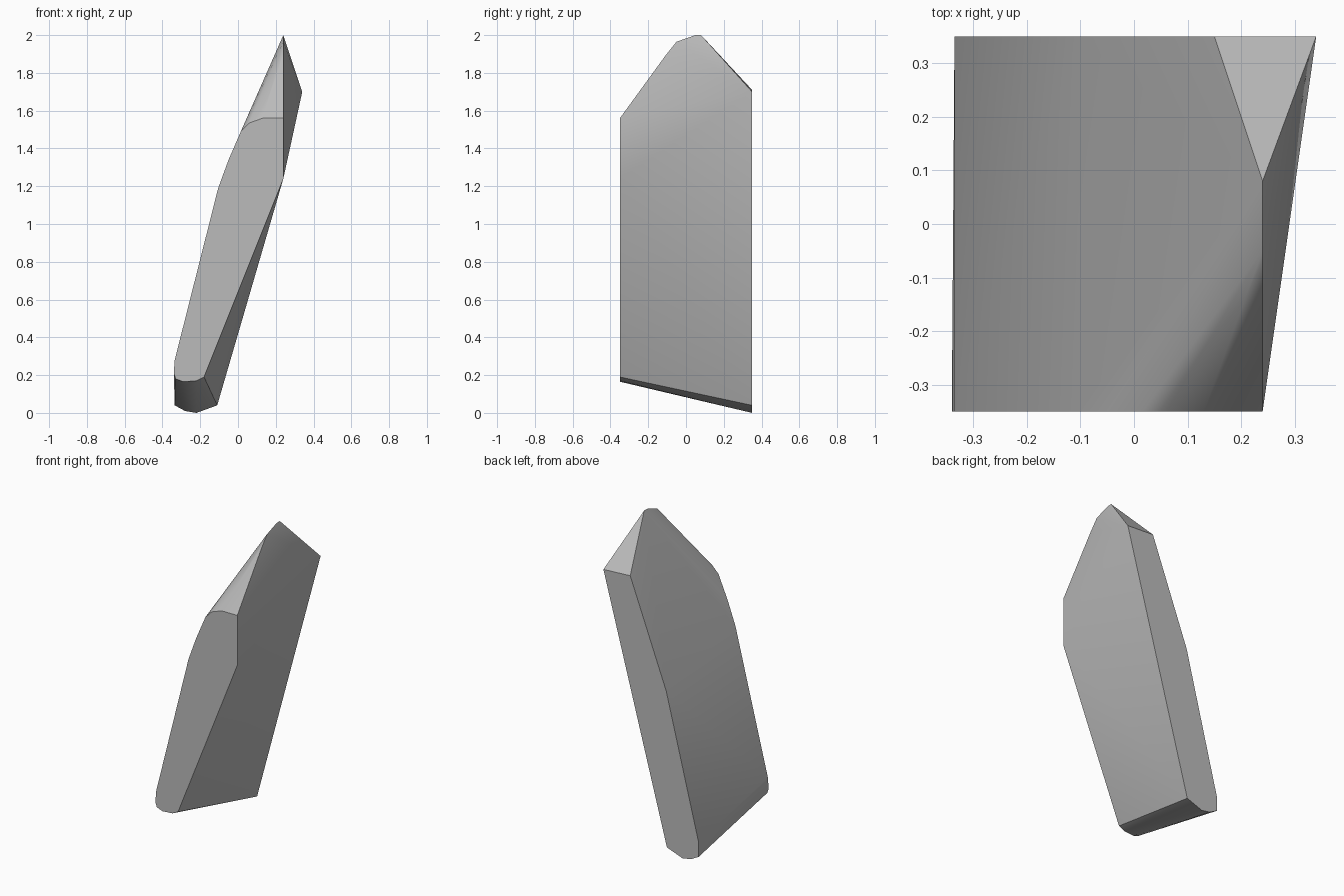
import bpy, bmesh, math

cube = bpy.data.objects.get("Cube")
if cube:
    bpy.data.objects.remove(cube, do_unlink=True)

# Stone colour
stone = bpy.data.materials.new("stone grey")
stone.use_nodes = True
grey = (0.5, 0.5, 0.5, 1)
stone.diffuse_color = grey
stone.node_tree.nodes["Principled BSDF"].inputs["Base Color"].default_value = grey

HALF = 0.35
# Outline of the front end (x, z)
front = [(-0.335, 0.28), (-0.34, 0.21), (-0.33, 0.18), (-0.29, 0.165), (-0.22, 0.17),
         (-0.18, 0.19), (0.24, 1.24), (0.24, 1.56), (0.13, 1.56), (0.06, 1.535),
         (0.015, 1.49), (-0.05, 1.34), (-0.105, 1.19)]
# Outline of the back end (x, z)
back = [(-0.335, 0.13), (-0.335, 0.04), (-0.28, 0.01), (-0.22, 0), (-0.11, 0.04),
        (0.34, 1.70), (0.15, 1.71), (-0.105, 1.04)]
# Rounded crest between the two ends (y, z)
crest = [(-0.11, 1.89), (-0.05, 1.965), (0.05, 2.0), (0.08, 2.0)]

# Slab: the convex shape spanning both ends and the crest
bm = bmesh.new()
for x, z in front:
    bm.verts.new((x, -HALF, z))
for x, z in back:
    bm.verts.new((x, HALF, z))
for y, z in crest:
    bm.verts.new((0.24, y, z))
hull = bmesh.ops.convex_hull(bm, input=bm.verts)
loose = [v for v in bm.verts if not v.link_faces]
bmesh.ops.delete(bm, geom=loose, context='VERTS')
bmesh.ops.dissolve_limit(bm, angle_limit=math.radians(1), verts=bm.verts, edges=bm.edges)
bmesh.ops.recalc_face_normals(bm, faces=bm.faces)

mesh = bpy.data.meshes.new("stone_shard")
bm.to_mesh(mesh)
bm.free()
mesh.materials.append(stone)
shard = bpy.data.objects.new("stone_shard", mesh)
bpy.context.collection.objects.link(shard)

# Soft rounded edges, sharp facet borders
bpy.context.view_layer.objects.active = shard
shard.select_set(True)
bpy.ops.object.shade_smooth_by_angle(angle=math.radians(30))
